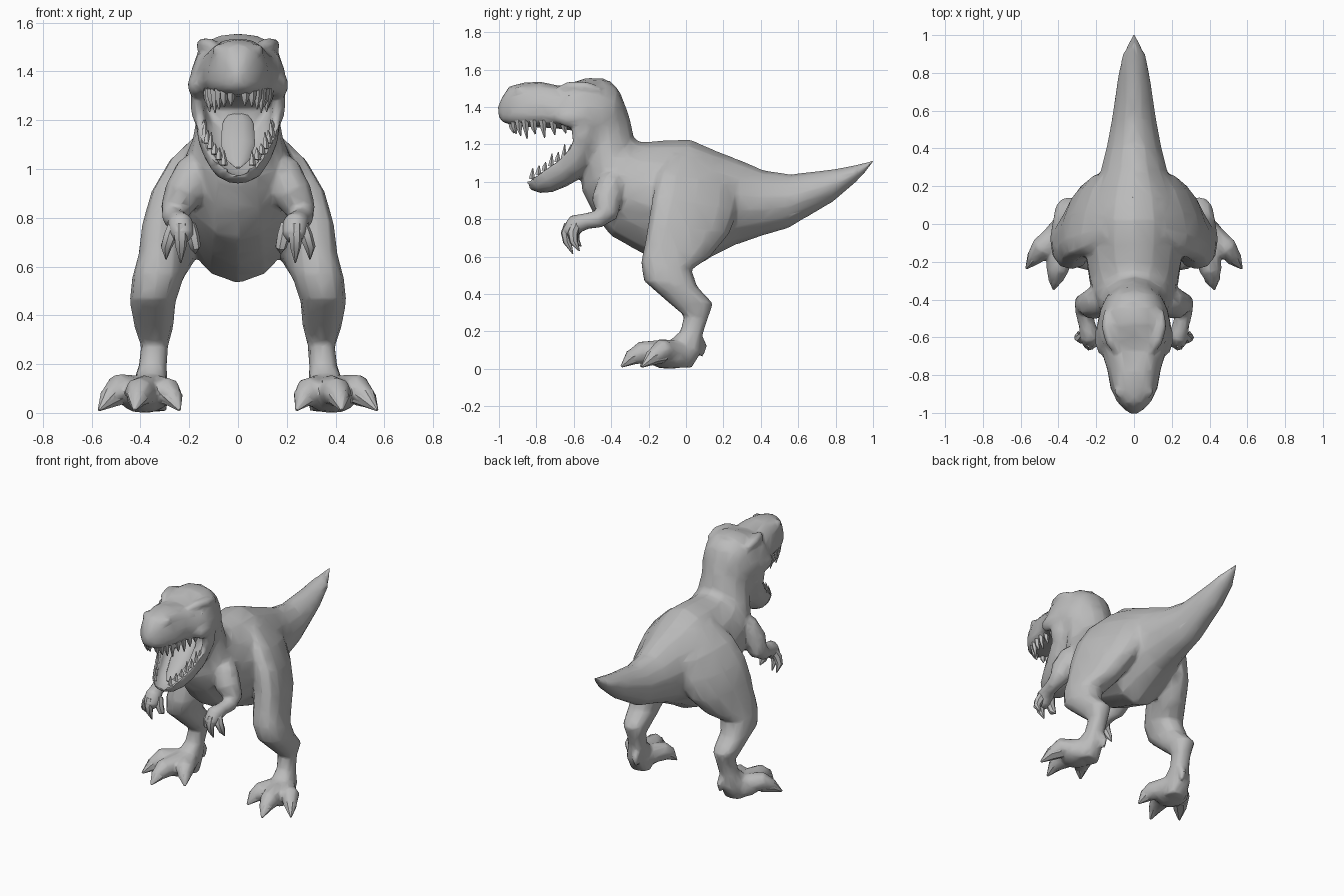
import bpy, bmesh, math
from mathutils import Vector

if "Cube" in bpy.data.objects:
    bpy.data.objects.remove(bpy.data.objects["Cube"])

skin = bpy.data.materials.new("grey skin")
skin.diffuse_color = (0.5, 0.5, 0.5, 1)
skin.use_nodes = True
skin.node_tree.nodes["Principled BSDF"].inputs["Base Color"].default_value = skin.diffuse_color


def select_only(obs):
    bpy.ops.object.select_all(action='DESELECT')
    for ob in obs:
        ob.select_set(True)
    bpy.context.view_layer.objects.active = obs[0]


def finish(name, bm, angle=45):
    bmesh.ops.recalc_face_normals(bm, faces=bm.faces)
    me = bpy.data.meshes.new(name)
    bm.to_mesh(me)
    bm.free()
    me.materials.append(skin)
    ob = bpy.data.objects.new(name, me)
    bpy.context.collection.objects.link(ob)
    select_only([ob])
    bpy.ops.object.shade_smooth_by_angle(angle=math.radians(angle))
    return ob


def skin_rings(bm, rings):
    """Join rings of points into a closed tube."""
    vs = [[bm.verts.new(p) for p in r] for r in rings]
    n = len(vs[0])
    for a, b in zip(vs, vs[1:]):
        for i in range(n):
            bm.faces.new((a[i], a[(i + 1) % n], b[(i + 1) % n], b[i]))
    bm.faces.new(vs[0])
    bm.faces.new(vs[-1])


def power(v, p):
    return math.copysign(abs(v) ** p, v)


def loft(name, sections, n=14, box=1.0, side=1, taper=0.0):
    """Sections: (y, z) of one edge, (y, z) of the opposite edge, half width, centre x, skew."""
    bm = bmesh.new()
    rings = []
    for y1, z1, y2, z2, w, *more in sections:
        cx, skew = (more + [0, 0])[:2]
        h = Vector((0, (y1 - y2) / 2, (z1 - z2) / 2))
        ring = []
        for i in range(n):
            a = math.tau * i / n
            c, s = power(math.cos(a), box), power(math.sin(a), box)
            x = cx + w * s * (1 - taper * c) + skew * c
            ring.append(Vector((x * side, (y1 + y2) / 2 + h.y * c, (z1 + z2) / 2 + h.z * c)))
        rings.append(ring)
    skin_rings(bm, rings)
    return finish(name, bm)


def tube(bm, pts, n=8, side=1, flat=1.0):
    """Tapered round limb through (x, y, z, radius) points."""
    ps = [Vector((p[0] * side, p[1], p[2])) for p in pts]
    rings = []
    for i, p in enumerate(ps):
        t = (ps[min(i + 1, len(ps) - 1)] - ps[max(i - 1, 0)]).normalized()
        u = (Vector((1, 0, 0)) - t * t.x).normalized()
        v = t.cross(u)
        r = pts[i][3]
        rings.append([p + u * r * math.cos(math.tau * k / n) + v * r * flat * math.sin(math.tau * k / n)
                      for k in range(n)])
    skin_rings(bm, rings)


def ball(bm, c, s):
    geo = bmesh.ops.create_uvsphere(bm, u_segments=10, v_segments=7, radius=1)
    for v in geo['verts']:
        v.co = Vector((c[0] + v.co.x * s[0], c[1] + v.co.y * s[1], c[2] + v.co.z * s[2]))


# Tail, trunk and neck, with a keeled belly and back
parts = [loft("body", [
    (.97, 1.105, .975, 1.08, .012), (.89, 1.085, .91, 1.0, .06), (.78, 1.065, .78, .89, .085),
    (.56, 1.04, .54, .75, .12), (.42, 1.06, .40, .71, .147), (.29, 1.115, .27, .665, .18),
    (.15, 1.17, .14, .60, .25), (.02, 1.227, .02, .53, .275), (-.10, 1.222, -.22, .61, .262),
    (-.20, 1.215, -.40, .71, .24), (-.25, 1.215, -.49, .825, .22), (-.28, 1.24, -.555, .95, .192),
    (-.303, 1.35, -.565, 1.06, .17), (-.35, 1.475, -.54, 1.2, .165), (-.41, 1.545, -.53, 1.32, .155)],
    box=1.12)]

# Skull with square muzzle, narrower on top
parts.append(loft("skull", [
    (-.33, 1.42, -.36, 1.2, .10), (-.37, 1.505, -.40, 1.2, .145), (-.44, 1.552, -.46, 1.22, .175),
    (-.53, 1.555, -.53, 1.25, .192), (-.61, 1.53, -.61, 1.275, .192), (-.67, 1.512, -.67, 1.283, .17),
    (-.78, 1.535, -.76, 1.29, .14), (-.87, 1.53, -.87, 1.295, .122), (-.945, 1.51, -.935, 1.303, .09),
    (-.985, 1.45, -.98, 1.32, .05), (-1.006, 1.40, -1.0, 1.345, .018)], n=16, box=.75, taper=.17))

# Lower jaw: a trough, open on top
bm = bmesh.new()
rings = []
for y1, z1, y2, z2, w in [(-.49, 1.34, -.42, 1.12, .175), (-.585, 1.285, -.50, 1.06, .182),
                          (-.615, 1.185, -.56, 1.02, .172), (-.68, 1.115, -.64, .975, .148),
                          (-.76, 1.06, -.715, .945, .12), (-.82, 1.02, -.78, .94, .085),
                          (-.857, 1.0, -.835, .96, .045)]:
    down = Vector((0, y2 - y1, z2 - z1))
    rim = Vector((0, y1, z1))
    arc = [math.pi * i / 8 for i in range(9)]
    outer = [rim + down * power(math.sin(a), .75) + Vector((w * power(math.cos(a), .85), 0, 0)) for a in arc]
    inner = [rim + down * .6 * power(math.sin(a), .75) + Vector((.8 * w * math.cos(a), 0, 0))
             for a in reversed(arc)]
    rings.append(outer + inner)
skin_rings(bm, rings)
parts.append(finish("lower_jaw", bm))

# Tongue
bm = bmesh.new()
tube(bm, [(0, -.50, 1.23, .04), (0, -.56, 1.185, .065), (0, -.64, 1.10, .07),
          (0, -.72, 1.035, .045), (0, -.77, 1.005, .01)], n=10, flat=.4)
finish("tongue", bm)

# Teeth along both jaws, irregular lengths
bm = bmesh.new()
for s in (1, -1):
    for i in range(8):
        t = i / 7
        x, y = .128 * math.cos(t * 1.45) ** .7, -.655 - .28 * math.sin(t * 1.45)
        ln = (.025, .035, .05, .03, .055, .04, .03, .025)[i]
        tube(bm, [(x, y, 1.33, .02), (x, y + .004, 1.29, .016), (x * .97, y + .012, 1.285 - ln, .003)],
             n=5, side=s)
    for i in range(7):
        t = i / 6
        x, y, z = .143 - .085 * t ** 1.5, -.62 - .205 * t, 1.15 - .135 * t
        ln = (.05, .075, .055, .07, .045, .05, .06)[i]
        tube(bm, [(x, y, z, .016), (x, y + .003, z + .025, .012), (x * .97, y + .006, z + ln, .002)],
             n=5, side=s)
finish("teeth", bm)

# Brow ridges, eyes, nostril rims and cheeks
bm = bmesh.new()
for s in (1, -1):
    tube(bm, [(.14, -.46, 1.49, .02), (.14, -.54, 1.505, .033), (.12, -.62, 1.505, .033),
              (.09, -.68, 1.495, .018)], side=s)
    ball(bm, (.155 * s, -.61, 1.45), (.02, .028, .022))
    ball(bm, (.075 * s, -.885, 1.488), (.03, .035, .025))
    ball(bm, (.165 * s, -.555, 1.27), (.03, .06, .09))
    ball(bm, (.165 * s, -.60, 1.345), (.043, .10, .055))
parts.append(finish("face_details", bm))

for s, tag in ((1, "left"), (-1, "right")):
    # Leg from hip to ankle, thigh turned outward at the front
    parts.append(loft("leg_" + tag, [
        (-.08, 1.16, .16, 1.12, .05, .105, .02), (-.15, 1.05, .28, .98, .09, .17, .055),
        (-.18, .92, .28, .85, .108, .222, .07), (-.20, .79, .23, .72, .11, .265, .055),
        (-.22, .67, .13, .60, .108, .295, .03), (-.24, .57, .03, .53, .105, .33),
        (-.225, .47, .06, .44, .094, .35), (-.10, .36, .145, .35, .08, .345),
        (-.01, .285, .115, .265, .056, .342), (-.03, .20, .088, .18, .058, .35),
        (-.09, .15, .082, .09, .072, .36), (-.08, .01, .03, .005, .068, .36)], n=12, box=.85, side=s))

    # Foot with three toes and a rear spur, then the claws
    bm, claws = bmesh.new(), bmesh.new()
    for kx, ky, kz, tx, ty in ((.29, -.17, .085, .24, -.24), (.405, -.24, .085, .425, -.345),
                               (.49, -.13, .10, .57, -.235)):
        mid, end = ((kx + tx) / 2, (ky + ty) / 2, .06, .042), (tx, ty, .012, .006)
        tube(bm, [(.36, 0, .085, .065), ((.36 + kx) / 2, (ky - .02) / 2, .09, .066),
                  (kx, ky, kz, .062), mid, end], n=8, side=s)
        tube(claws, [(kx, ky, .08, .05), mid, end], n=7, side=s)
    ball(bm, (.385 * s, -.09, .06), (.105, .12, .062))
    tube(bm, [(.33, .06, .17, .03), (.325, .092, .12, .024), (.32, .085, .065, .008)], n=6, side=s)
    for b in (bm, claws):
        for v in b.verts:
            v.co.z = max(v.co.z, 0)
    parts.append(finish("foot_" + tag, bm))
    finish("claws_" + tag, claws)

    # Shoulder and arm
    bm = bmesh.new()
    tube(bm, [(.12, -.33, 1.06, .05), (.18, -.40, .98, .085), (.222, -.425, .90, .082),
              (.258, -.425, .83, .062), (.262, -.47, .80, .048), (.25, -.53, .79, .044),
              (.235, -.59, .775, .054), (.23, -.62, .73, .05), (.23, -.615, .70, .028)], n=10, side=s)
    parts.append(finish("arm_" + tag, bm))

    # Clawed fingers
    bm = bmesh.new()
    for bx, tx, by, tz in ((.20, .175, -.58, .655), (.235, .235, -.625, .615), (.26, .295, -.59, .63)):
        m = (bx + tx) / 2
        tube(bm, [(bx, by, .77, .028), (m, by - .016, .725, .029), (tx, by - .01, .68, .023),
                  (tx, by + .02, tz, .003)], n=7, side=s)
    finish("fingers_" + tag, bm)

# Fuse the skin parts into one faceted hide
select_only(parts)
bpy.ops.object.join()
hide = bpy.context.view_layer.objects.active
hide.name = "body_skin"
fuse = hide.modifiers.new("fuse", 'REMESH')
fuse.mode, fuse.voxel_size = 'VOXEL', .011
soft = hide.modifiers.new("soften", 'SMOOTH')
soft.factor, soft.iterations = .5, 4
facets = hide.modifiers.new("facets", 'DECIMATE')
facets.ratio = .06
for m in ("fuse", "soften", "facets"):
    bpy.ops.object.modifier_apply(modifier=m)
bpy.ops.object.shade_smooth_by_angle(angle=math.radians(45))

# Sharp tail end
loft("tail_tip", [(1.0, 1.112, .997, 1.105, .003), (.945, 1.096, .955, 1.05, .03),
                  (.89, 1.08, .91, 1.005, .052)])
